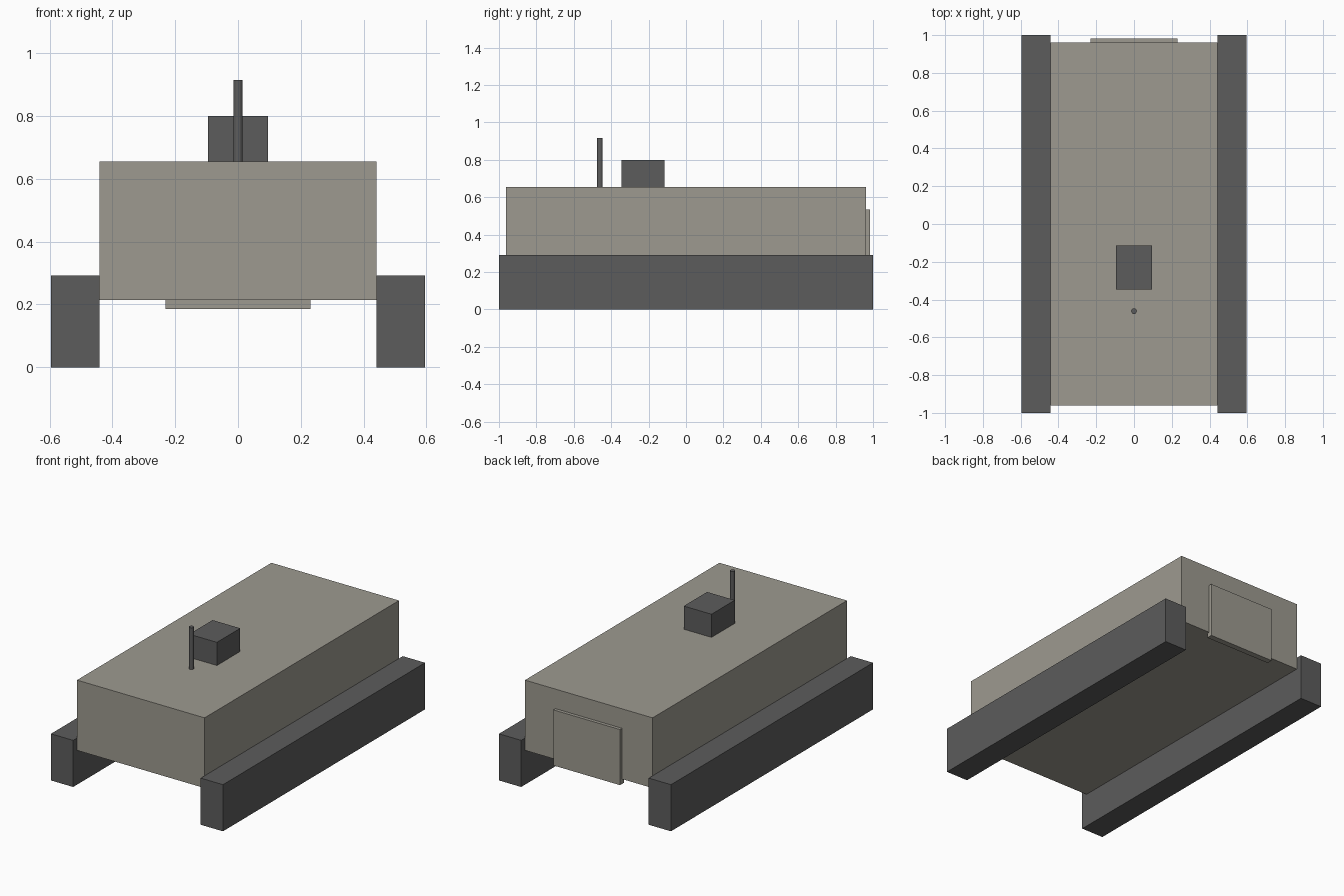
import bpy
from mathutils import Vector

cube = bpy.data.objects.get("Cube")
if cube:
    bpy.data.objects.remove(cube, do_unlink=True)


def make_material(name, rgb):
    mat = bpy.data.materials.new(name)
    mat.use_nodes = True
    colour = (*rgb, 1.0)
    mat.diffuse_color = colour
    mat.node_tree.nodes["Principled BSDF"].inputs["Base Color"].default_value = colour
    return mat


def box(name, low, high, mat):
    """Box spanning two opposite corners."""
    low, high = Vector(low), Vector(high)
    bpy.ops.mesh.primitive_cube_add(size=1, location=(low + high) / 2)
    obj = bpy.context.object
    obj.name = name
    obj.scale = high - low
    bpy.ops.object.transform_apply(location=False, rotation=False, scale=True)
    obj.data.materials.append(mat)
    return obj


hull_paint = make_material("grey_tan_paint", (0.337, 0.323, 0.279))
dark_metal = make_material("dark_grey_metal", (0.107, 0.107, 0.107))

HULL_X, HULL_Y, HULL_TOP = 0.442, 0.962, 0.655

# Hull and rear ramp
box("hull", (-HULL_X, -HULL_Y, 0.215), (HULL_X, HULL_Y, HULL_TOP), hull_paint)
box("rear_ramp", (-0.231, 0.946, 0.185), (0.231, 0.983, 0.533), hull_paint)

# Tracks on both sides
for side, sign in (("left", 1), ("right", -1)):
    inner, outer = sorted((sign * HULL_X, sign * 0.596))
    box(side + "_track", (inner, -1, 0), (outer, 1, 0.292), dark_metal)

# Roof hatch block
box("roof_block", (-0.096, -0.346, HULL_TOP), (0.096, -0.115, 0.8), dark_metal)

# Upright rod in front of the block
rod_top = 0.916
bpy.ops.mesh.primitive_cylinder_add(
    vertices=16, radius=0.015, depth=rod_top - HULL_TOP,
    location=(0, -0.461, (rod_top + HULL_TOP) / 2))
rod = bpy.context.object
rod.name = "roof_rod"
rod.data.materials.append(dark_metal)
